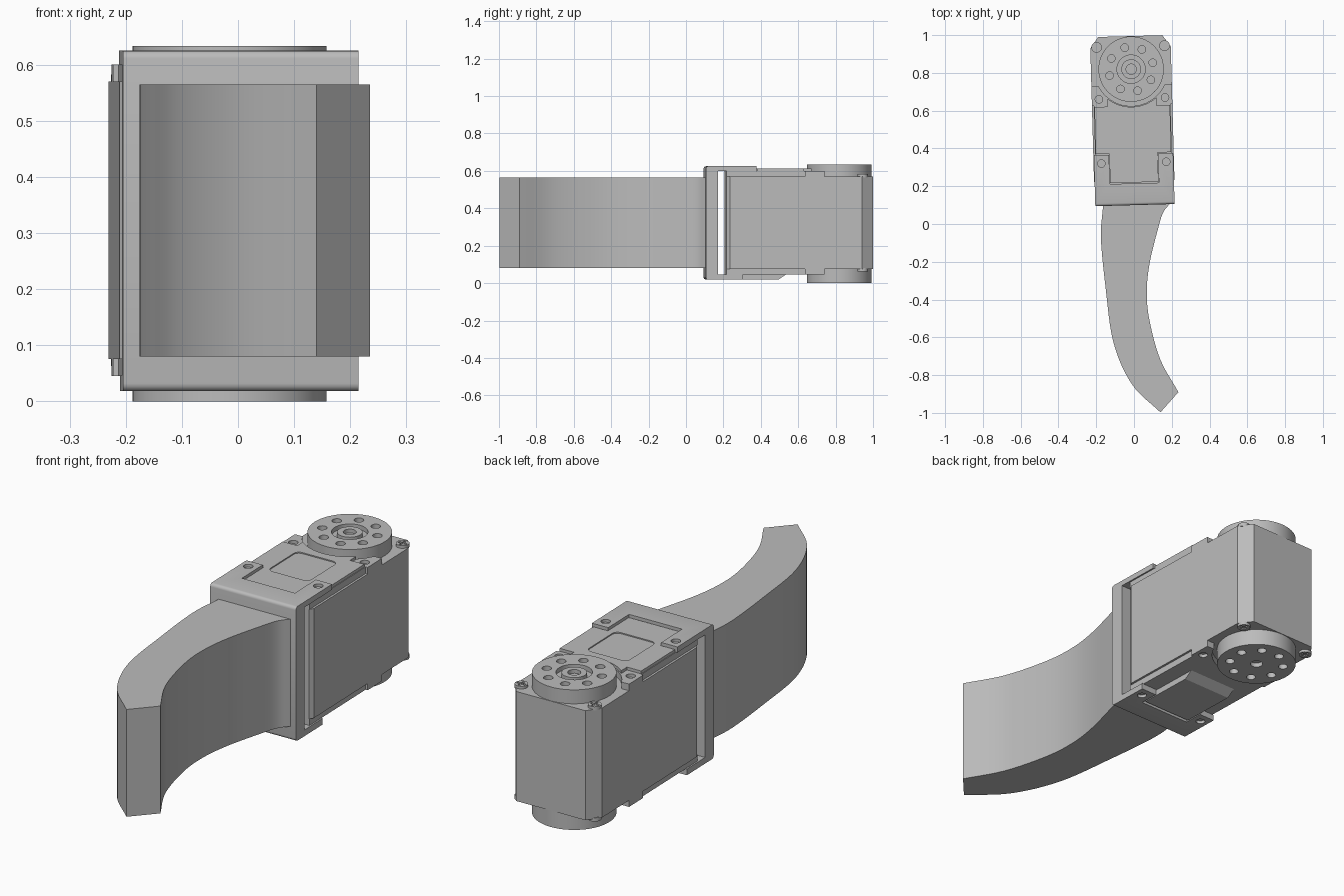
import bpy, bmesh, math
from math import sin, cos, pi, radians
from mathutils import Matrix, Vector

if "Cube" in bpy.data.objects:
    bpy.data.objects.remove(bpy.data.objects["Cube"])

grey = bpy.data.materials.new("mid grey")
grey.use_nodes = True
COLOUR = (0.5, 0.5, 0.5, 1)
grey.diffuse_color = COLOUR
grey.node_tree.nodes["Principled BSDF"].inputs["Base Color"].default_value = COLOUR

# The motor is turned slightly about z; its parts are built in this frame
FRAME = Matrix.Translation((0.005, 0.1, 0)) @ Matrix.Rotation(radians(1.6), 4, "Z")
HUB_Y = 0.72      # local y of the rotor axis
HALF = 0.213      # half width of the motor case


def make(name, solids, frame=FRAME):
    """Object made of extruded outlines: each solid is (points, z0, z1)."""
    bm = bmesh.new()
    for pts, z0, z1 in solids:
        face = bm.faces.new([bm.verts.new((x, y, z0)) for x, y in pts])
        res = bmesh.ops.extrude_face_region(bm, geom=[face])
        top = [v for v in res["geom"] if isinstance(v, bmesh.types.BMVert)]
        bmesh.ops.translate(bm, verts=top, vec=(0, 0, z1 - z0))
    bmesh.ops.recalc_face_normals(bm, faces=bm.faces)
    mesh = bpy.data.meshes.new(name)
    bm.to_mesh(mesh)
    bm.free()
    mesh.materials.append(grey)
    obj = bpy.data.objects.new(name, mesh)
    bpy.context.collection.objects.link(obj)
    obj.matrix_world = frame
    return obj


def activate(obj):
    bpy.ops.object.select_all(action="DESELECT")
    obj.select_set(True)
    bpy.context.view_layer.objects.active = obj


def cut(obj, solids):
    """Subtract extruded outlines from an object."""
    cutter = make("cutter", solids)
    cutter.hide_render = True
    bpy.context.view_layer.update()
    activate(obj)
    mod = obj.modifiers.new("cut", "BOOLEAN")
    mod.operation, mod.solver, mod.object = "DIFFERENCE", "EXACT", cutter
    bpy.ops.object.modifier_apply(modifier=mod.name)
    bpy.data.objects.remove(cutter)


def smooth(obj):
    activate(obj)
    bpy.ops.object.shade_smooth_by_angle(angle=radians(30))


def circle(x, y, r, n=24):
    return [(x + r * cos(2 * pi * i / n), y + r * sin(2 * pi * i / n)) for i in range(n)]


def rect(x0, x1, y0, y1):
    return [(x0, y0), (x1, y0), (x1, y1), (x0, y1)]


def round_rect(w, y0, y1, r):
    pts = []
    for k, (x, y) in enumerate([(w - r, y1 - r), (r - w, y1 - r), (r - w, y0 + r), (w - r, y0 + r)]):
        pts += [(x + r * cos(pi / 2 * (k + i / 5)), y + r * sin(pi / 2 * (k + i / 5))) for i in range(6)]
    return pts


def spline(points, steps=6):
    """Smooth path through the points."""
    p = [Vector(q) for q in points]
    p = [2 * p[0] - p[1]] + p + [2 * p[-1] - p[-2]]
    out = []
    for a, b, c, d in zip(p, p[1:], p[2:], p[3:]):
        for i in range(steps):
            t = i / steps
            out.append(0.5 * (2 * b + (c - a) * t + (2 * a - 5 * b + 4 * c - d) * t ** 2
                              + (3 * b - a - 3 * c + d) * t ** 3))
    return [tuple(v) for v in out] + [tuple(points[-1])]


# Curved finger
outer = spline([(-0.158, 0.13), (-0.167, 0.06), (-0.175, -0.08), (-0.15, -0.34), (-0.108, -0.63),
                (-0.01, -0.85), (0.14, -0.997)])
inner = spline([(0.235, -0.89), (0.138, -0.714), (0.08, -0.5), (0.068, -0.344), (0.085, -0.196),
                (0.127, -0.026), (0.153, 0.058), (0.19, 0.108)])
smooth(make("finger", [(outer + inner, 0.08, 0.565)], Matrix.Identity(4)))

# Bracket: a front wall with a plate reaching over and under the motor
wall = make("bracket", [(rect(-0.21, 0.21, 0, 0.27), 0.018, 0.625)])
bevel = wall.modifiers.new("round", "BEVEL")
bevel.width, bevel.segments, bevel.limit_method = 0.014, 4, "WEIGHT"
weights = wall.data.attributes.new("bevel_weight_edge", "FLOAT", "EDGE")
for edge in wall.data.edges:
    a, b = (wall.data.vertices[i].co for i in edge.vertices)
    if a.y == b.y == 0 and a.z == b.z:
        weights.data[edge.index].value = 1
activate(wall)
bpy.ops.object.modifier_apply(modifier="round")
cut(wall, [(rect(-0.3, 0.3, 0.065, 0.4), 0.046, 0.6)])
cut(wall, [(rect(-0.13, 0.13, 0.115, 0.4), 0.59, 0.7),
           (rect(-0.3, 0.3, 0.2, 0.4), -0.1, 0.06)])
cut(wall, [(rect(-0.13, 0.13, 0.11, 0.4), -0.1, 0.06)])
cut(wall, [(circle(s * 0.172, 0.225, 0.02), 0.612, 0.7) for s in (-1, 1)]
    + [(circle(s * 0.172, 0.155, 0.02), -0.1, 0.032) for s in (-1, 1)])
smooth(wall)

# Motor case with chamfered rear corners and a narrower front lip
case = [(-HALF, 0.13), (-0.2, 0.112), (0.2, 0.112), (HALF, 0.13), (HALF, 0.835),
        (0.17, 0.895), (-0.17, 0.895), (-HALF, 0.835)]
make("motor_case", [(case, 0.075, 0.57)])


def deck(name, z0, z1, mouth):
    """Raised end of the case, with screw ears and a round mouth at the rotor."""
    solid = [(-0.203, 0.112), (0.203, 0.112), (0.203, 0.53), (HALF, 0.53), (HALF, 0.635),
             (-HALF, 0.635), (-HALF, 0.53), (-0.203, 0.53)]
    obj = make(name, [(solid, z0, z1)])
    cut(obj, [(circle(0, HUB_Y, mouth, 64), z0 - 0.1, z1 + 0.1)])
    return obj


ear_holes = [(s * 0.175, 0.565) for s in (-1, 1)]
upper = deck("upper_deck", 0.57, 0.6, 0.195)
cut(upper, [(circle(x, y, 0.02), 0.585, 0.7) for x, y in ear_holes])
smooth(upper)
lower = deck("lower_deck", 0.045, 0.075, 0.195)
cut(lower, [(circle(x, y, 0.02), -0.1, 0.06) for x, y in ear_holes])
smooth(lower)

# Cover plate on top with a shallow rounded recess
cover = make("cover_plate", [([(-0.128, 0.12), (0.128, 0.12), (0.128, 0.275), (0.2, 0.275), (0.2, 0.525),
                              (0.13, 0.525), (0.13, 0.6), (-0.13, 0.6), (-0.13, 0.525), (-0.2, 0.525),
                              (-0.2, 0.275), (-0.128, 0.275)], 0.6, 0.613)])
cut(cover, [(circle(0, HUB_Y, 0.2, 64), 0.5, 0.7)])
cut(cover, [(round_rect(0.1, 0.26, 0.48, 0.025), 0.608, 0.7)])
smooth(cover)

# Hump underneath, sloping up towards the rotor
hump = make("bottom_hump", [(rect(-0.125, 0.125, 0.125, 0.43), 0.018, 0.045)])
for v in hump.data.vertices:
    if v.co.z < 0.03 and v.co.y > 0.4:
        v.co.y = 0.39

# Rotor discs with a ring of holes
for name, z0, z1, face, sign in (("top_rotor", 0.57, 0.633, 0.633, 1), ("bottom_rotor", 0, 0.075, 0, -1)):
    disc = make(name, [(circle(0, HUB_Y, 0.173, 64), z0, z1)])

    def depth(d):
        return sorted((face - sign * d, face + sign * 0.05))

    holes = [(circle(0.119 * cos(a), HUB_Y + 0.119 * sin(a), 0.02), *depth(0.025))
             for a in (radians(15 + 45 * i) for i in range(8))]
    cut(disc, holes + [(circle(0, HUB_Y, 0.075 if sign > 0 else 0.027, 40), *depth(0.02))])
    smooth(disc)

# Splined hub in the top rotor
hub = make("hub", [(circle(0, HUB_Y, 0.052, 40), 0.6, 0.632)])
cut(hub, [(circle(0, HUB_Y, 0.027), 0.615, 0.7)])
smooth(hub)

# Cross-head screws on the rear corners, top and bottom
for x in (-0.18, 0.18):
    for name, z0, z1 in (("top", 0.565, 0.582), ("bottom", 0.063, 0.08)):
        screw = make(name + "_screw", [(circle(x, 0.84, 0.028), z0, z1)])
        lo, hi = (0.576, 0.7) if name == "top" else (-0.1, 0.069)
        cut(screw, [(rect(x - 0.02, x + 0.02, 0.835, 0.845), lo, hi)])
        cut(screw, [(rect(x - 0.005, x + 0.005, 0.82, 0.86), lo, hi)])
        smooth(screw)
